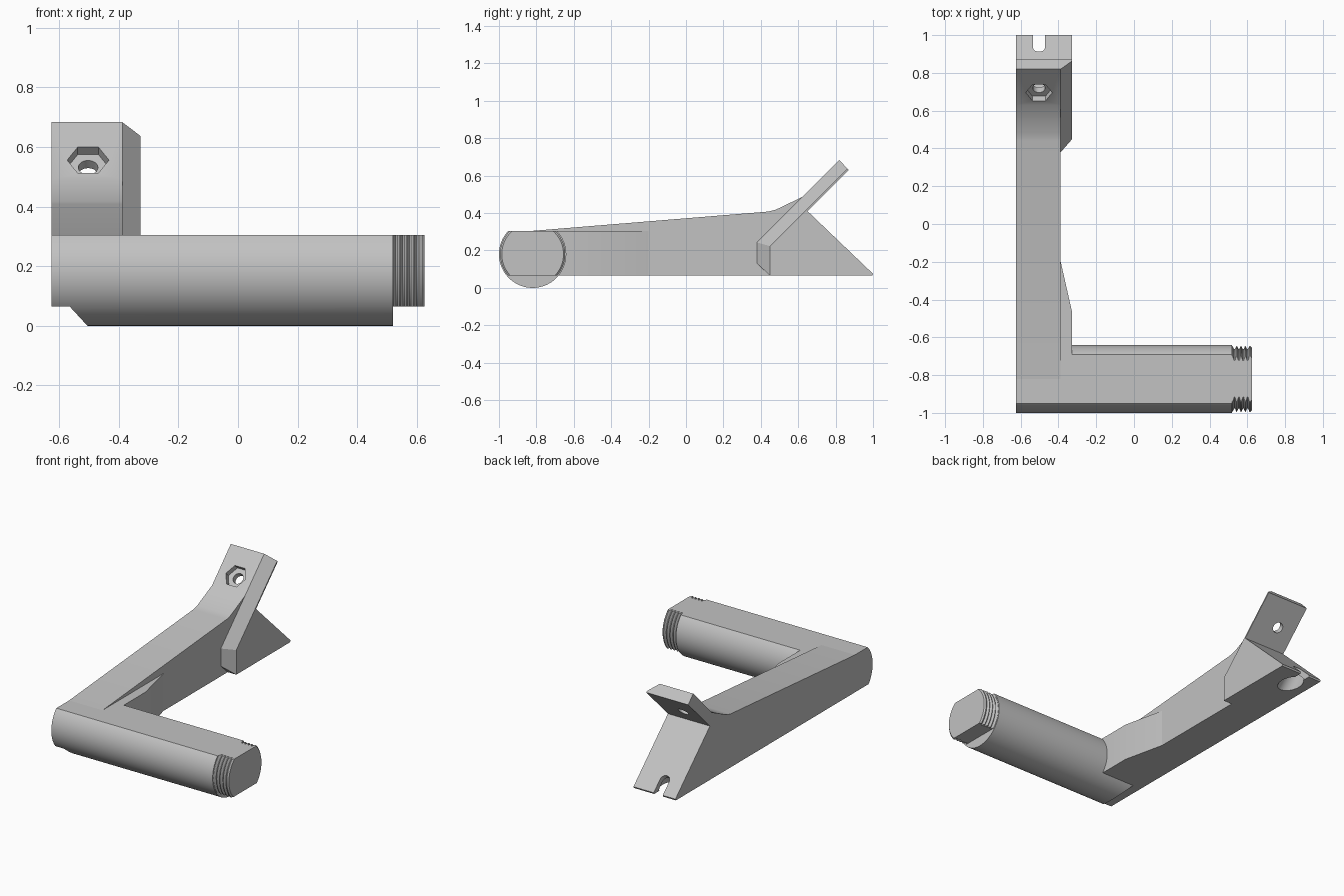
import bpy, bmesh, math
from mathutils import Matrix, Vector

if "Cube" in bpy.data.objects:
    bpy.data.objects.remove(bpy.data.objects["Cube"], do_unlink=True)

grey = bpy.data.materials.new("plain grey")
grey.use_nodes = True
grey.diffuse_color = (0.54, 0.54, 0.54, 1)
grey.node_tree.nodes["Principled BSDF"].inputs["Base Color"].default_value = (0.54, 0.54, 0.54, 1)


def finish(name, bm):
    bmesh.ops.recalc_face_normals(bm, faces=bm.faces[:])
    me = bpy.data.meshes.new(name)
    bm.to_mesh(me)
    bm.free()
    me.materials.append(grey)
    ob = bpy.data.objects.new(name, me)
    bpy.context.collection.objects.link(ob)
    return ob


def prism(points, depth):
    """Extrude a list of 3D points by a vector."""
    bm = bmesh.new()
    face = bm.faces.new([bm.verts.new(p) for p in points])
    ext = bmesh.ops.extrude_face_region(bm, geom=[face])
    verts = [v for v in ext["geom"] if isinstance(v, bmesh.types.BMVert)]
    bmesh.ops.translate(bm, verts=verts, vec=depth)
    bmesh.ops.recalc_face_normals(bm, faces=bm.faces[:])
    return bm


def side_prism(profile, x0, x1):
    return prism([(x0, y, z) for y, z in profile], (x1 - x0, 0, 0))


def trim(bm, point, outward):
    """Slice off everything on the outward side of a plane and cap it."""
    bmesh.ops.bisect_plane(bm, geom=bm.verts[:] + bm.edges[:] + bm.faces[:], dist=1e-6,
                           plane_co=point, plane_no=Vector(outward).normalized(), clear_outer=True)
    bmesh.ops.holes_fill(bm, edges=[e for e in bm.edges if e.is_boundary], sides=0)


TUBE_Y, TUBE_Z, TUBE_R = -0.82, 0.18, 0.18
TOP, BASE = 0.305, 0.065


def lathe(profile, sides=96):
    """Turn (x, radius) points about the tube axis."""
    bm = bmesh.new()
    rings = []
    for x, r in profile:
        rings.append([bm.verts.new((x, TUBE_Y + r * math.cos(2 * math.pi * i / sides),
                                    TUBE_Z + r * math.sin(2 * math.pi * i / sides)))
                      for i in range(sides)])
    for a, b in zip(rings, rings[1:]):
        for i in range(sides):
            j = (i + 1) % sides
            bm.faces.new((a[i], a[j], b[j], b[i]))
    bm.faces.new(rings[0])
    bm.faces.new(rings[-1])
    bmesh.ops.recalc_face_normals(bm, faces=bm.faces[:])
    return bm


# Tube body with flat top and bottom
bm = lathe([(-0.625, TUBE_R), (0.52, TUBE_R)])
trim(bm, (0, 0, TOP), (0, 0, 1))
trim(bm, (0, 0, BASE), (0, 0, -1))
tube = finish("tube_body", bm)

# Rounded underside with a slanted inner end
bm = lathe([(-0.57, TUBE_R), (0.52, TUBE_R)])
trim(bm, (0, 0, BASE), (0, 0, 1))
trim(bm, (-0.565, 0, BASE), (-1, 0, -0.92))
belly = finish("tube_underside", bm)

# Threaded end
profile = [(0.51, 0.172)]
for i in range(4):
    x = 0.522 + i * 0.023
    profile += [(x, 0.174), (x + 0.008, 0.158), (x + 0.013, 0.158), (x + 0.020, 0.174)]
profile += [(0.617, 0.174), (0.625, 0.165)]
bm = lathe(profile)
trim(bm, (0, 0, TOP), (0, 0, 1))
trim(bm, (0, 0, BASE), (0, 0, -1))
thread = finish("threaded_end", bm)

# Long arm ending in an upright tab and a sloping foot
arm_profile = [(-0.82, BASE), (-0.82, TOP), (0.44, 0.408), (0.48, 0.418), (0.63, 0.49),
               (0.82, 0.683), (0.87, 0.63), (0.65, 0.41), (1.0, 0.075), (0.995, BASE)]
arm = finish("arm", side_prism(arm_profile, -0.625, -0.388))

# Widening along the tab and foot, tapered at its front
flange_profile = [(0.82, 0.683), (0.38, 0.243), (0.38, 0.13), (0.45, BASE),
                  (0.995, BASE), (1.0, 0.075), (0.65, 0.41), (0.87, 0.63)]
bm = side_prism(flange_profile, -0.388, -0.327)
trim(bm, (-0.388, 0.38, 0.243), (0.09 / 0.061, -1, 1))
trim(bm, (-0.388, 0.38, 0.2), (0.07 / 0.061, -1, 0))
flange = finish("side_flange", bm)

# Corner gusset between arm and tube
gusset = finish("corner_gusset", prism(
    [(-0.388, -0.2, BASE), (-0.327, -0.47, BASE), (-0.327, -0.72, BASE), (-0.388, -0.72, BASE)],
    (0, 0, TOP - BASE)))


# Nut pocket, bolt hole, foot slot and its counterbore
def arc(r, n, start=0.0, sweep=2 * math.pi, closed=True):
    steps = n if closed else n - 1
    return [(r * math.cos(start + sweep * i / steps), r * math.sin(start + sweep * i / steps))
            for i in range(n)]


def cut(name, outline, z0, z1, centre, tilt):
    bm = prism([(x, y, z0) for x, y in outline], (0, 0, z1 - z0))
    bm.transform(Matrix.Translation(centre) @ Matrix.Rotation(math.radians(tilt), 4, "X"))
    cutter = finish(name, bm)
    cutter.hide_render = True
    mod = arm.modifiers.new(name, "BOOLEAN")
    mod.operation = "DIFFERENCE"
    mod.solver = "EXACT"
    mod.object = cutter
    bpy.context.view_layer.objects.active = arm
    bpy.ops.object.modifier_apply(modifier=name)
    bpy.data.objects.remove(cutter, do_unlink=True)


tab = (-0.503, 0.695, 0.556)
foot = (-0.503, 0.935, 0.137)
cut("nut_pocket", arc(0.07, 6), -0.035, 0.1, tab, 45)
cut("bolt_hole", arc(0.033, 32), -0.2, 0.2, tab, 45)
slot = arc(0.032, 17, math.pi, math.pi, False) + [(0.032, 0.3), (-0.032, 0.3)]
cut("foot_slot", slot, -0.4, 0.3, foot, -45)
cut("foot_counterbore", arc(0.065, 32), -0.4, -0.035, foot, -45)

# Smooth the round surfaces, keep hard edges crisp
bpy.ops.object.select_all(action="DESELECT")
for ob in (tube, belly, thread, arm, flange, gusset):
    ob.select_set(True)
bpy.context.view_layer.objects.active = arm
bpy.ops.object.shade_smooth_by_angle(angle=math.radians(20))
